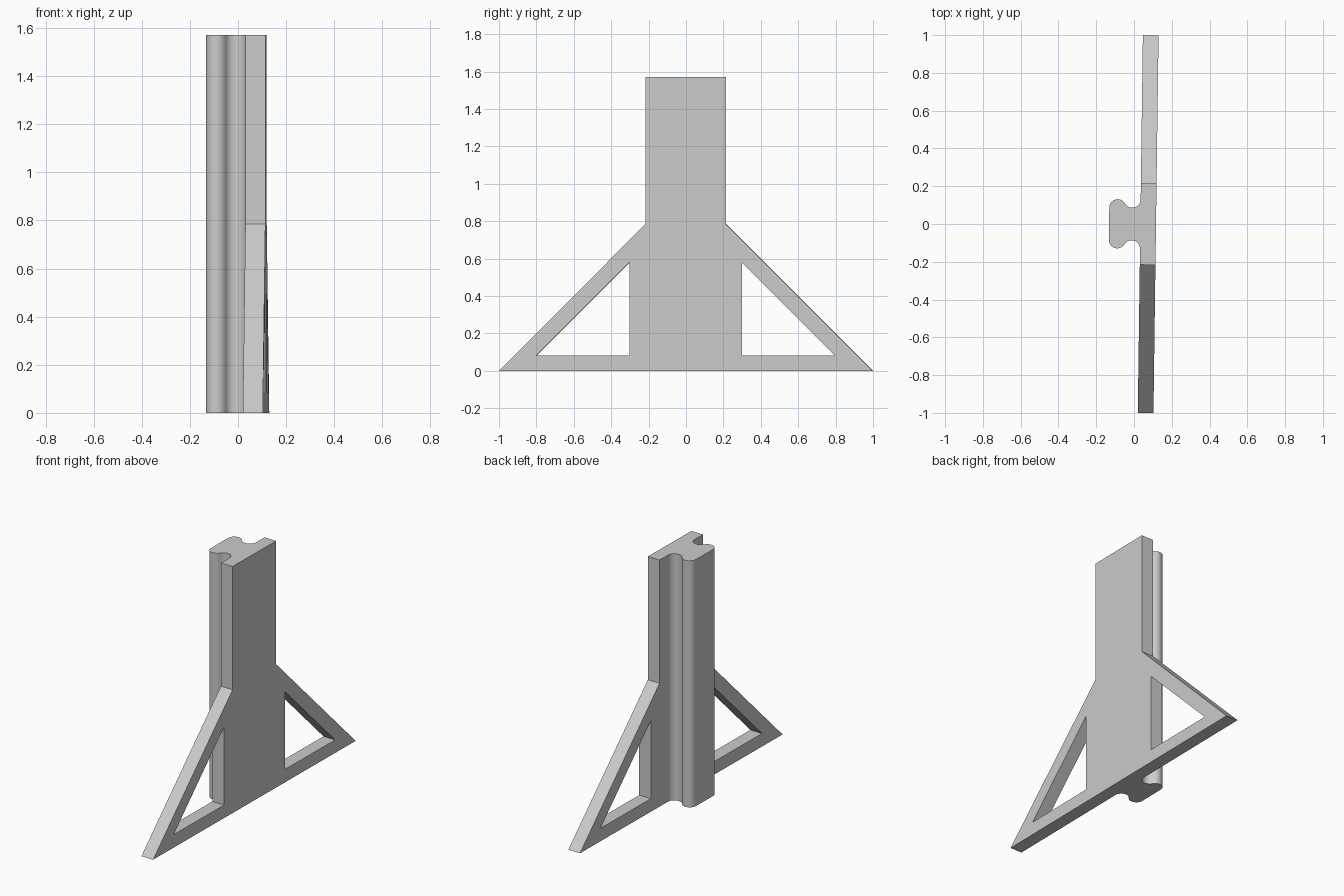
import bpy, bmesh, math
from mathutils import Vector

cube = bpy.data.objects.get("Cube")
if cube:
    bpy.data.objects.remove(cube, do_unlink=True)

HEIGHT = 1.57
YAW = -0.0135            # the whole part is turned slightly about z
BACK, FACE = 0.0335, 0.1165   # the two sides of the plate in x

grey = bpy.data.materials.new("plain_grey")
grey.use_nodes = True
grey.diffuse_color = (0.6, 0.6, 0.6, 1)
grey.node_tree.nodes["Principled BSDF"].inputs["Base Color"].default_value = (0.6, 0.6, 0.6, 1)


def extruded(name, loops, shift):
    """Fill closed loops (inner ones become holes) and extrude them by shift."""
    bm = bmesh.new()
    shift = Vector(shift)
    for loop in loops:
        verts = [bm.verts.new(p) for p in loop]
        for a, b in zip(verts, verts[1:] + verts[:1]):
            bm.edges.new((a, b))
    bmesh.ops.triangle_fill(bm, edges=bm.edges[:], use_beauty=True, normal=shift.normalized())
    ext = bmesh.ops.extrude_face_region(bm, geom=bm.faces[:], use_keep_orig=True)
    moved = [g for g in ext["geom"] if isinstance(g, bmesh.types.BMVert)]
    bmesh.ops.translate(bm, verts=moved, vec=shift)
    bmesh.ops.recalc_face_normals(bm, faces=bm.faces[:])
    mesh = bpy.data.meshes.new(name)
    bm.to_mesh(mesh)
    bm.free()
    mesh.materials.append(grey)
    obj = bpy.data.objects.new(name, mesh)
    bpy.context.collection.objects.link(obj)
    obj.rotation_euler.z = YAW
    return obj


def arc(cx, cy, r, start, end, steps):
    angles = [start + (end - start) * i / steps for i in range(steps + 1)]
    return [(cx + r * math.cos(a), cy + r * math.sin(a)) for a in angles]


# Upright plate with sloping feet and a triangular window in each foot
half = [(1, 0), (0.215, 0.785), (0.215, HEIGHT)]
outline = half + [(-y, z) for y, z in reversed(half)]
window = [(0.3, 0.083), (0.797, 0.083), (0.3, 0.58)]
loops = [outline, window, [(-y, z) for y, z in window]]
extruded("back_plate", [[(BACK, y, z) for y, z in lp] for lp in loops], (FACE - BACK, 0, 0))

# Rail: rounded head flowing into a waisted neck that flares onto the plate
R = 0.0445
head_x, head_y = -0.0875, 0.0855
neck_x = BACK - R
tilt = math.acos((neck_x - head_x) / (2 * R))
neck_y = head_y + 2 * R * math.sin(tilt)
side = arc(head_x, head_y, R, math.pi, tilt, 14)
side += arc(neck_x, neck_y, R, math.pi + tilt, 2 * math.pi, 14)[1:]
section = side + [(x, -y) for x, y in reversed(side)]
rail = extruded("rail", [[(x, y, 0) for x, y in section]], (0, 0, HEIGHT))

bpy.ops.object.select_all(action='DESELECT')
rail.select_set(True)
bpy.context.view_layer.objects.active = rail
bpy.ops.object.shade_smooth_by_angle(angle=math.radians(30))
